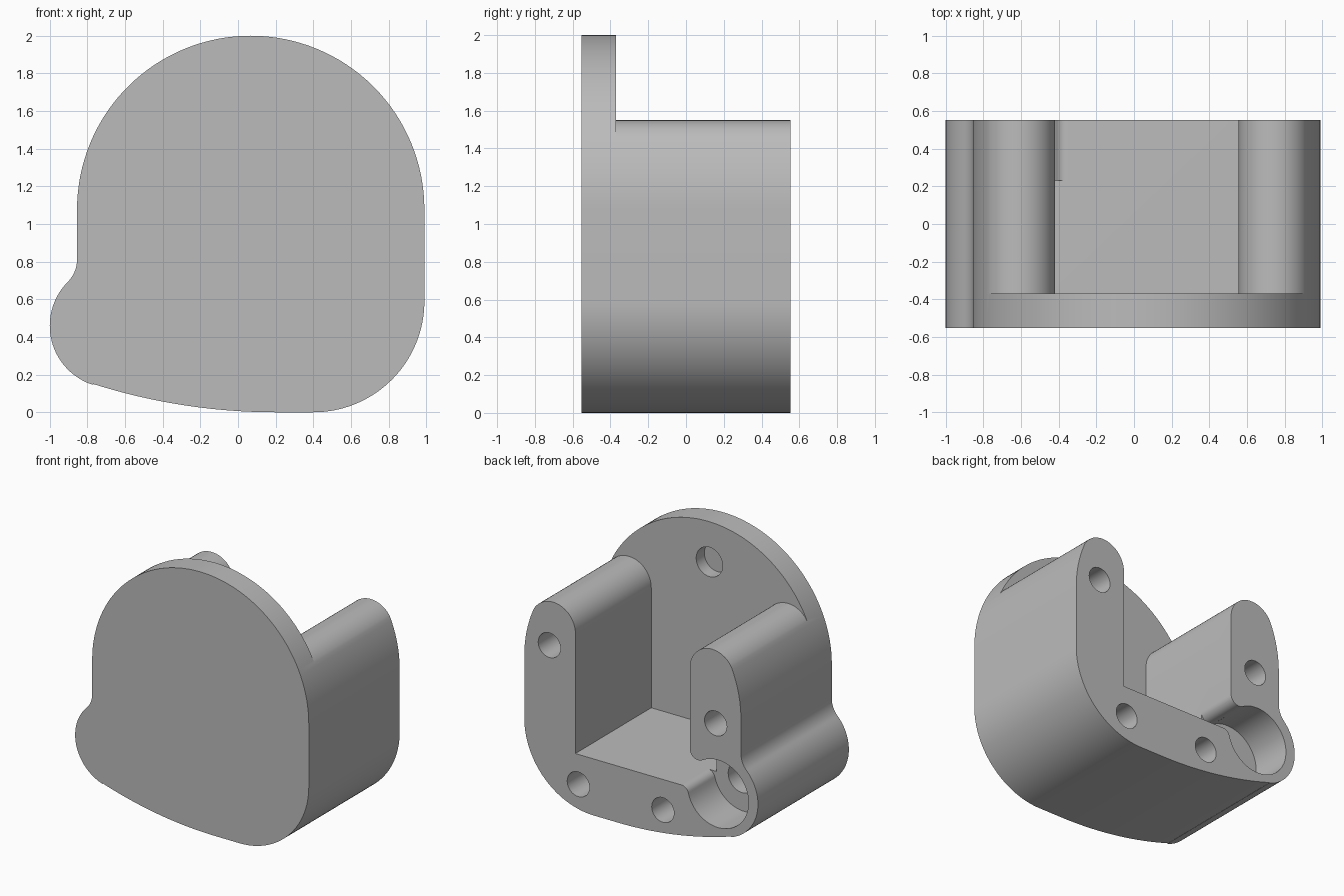
import bpy, bmesh
from math import sin, cos, radians, atan2, degrees

old = bpy.data.objects.get("Cube")
if old:
    bpy.data.objects.remove(old, do_unlink=True)

FRONT, PLATE_BACK, RECESS, BACK = -0.553, -0.37, 0.23, 0.553
OUT = 0.8                       # cutters run past the rear face
MID, TOP_Z, TOP_R = 0.0675, 1.0775, 0.9225

grey = bpy.data.materials.new("light_grey")
grey.use_nodes = True
grey.diffuse_color = (0.5, 0.5, 0.5, 1)
grey.node_tree.nodes["Principled BSDF"].inputs["Base Color"].default_value = (0.5, 0.5, 0.5, 1)


def arc(x, z, r, start, end, n=24):
    """Points on an arc in the XZ plane, angles in degrees."""
    return [(x + r * cos(radians(start + (end - start) * i / n)),
             z + r * sin(radians(start + (end - start) * i / n))) for i in range(n + 1)]


def prism(name, points, y0, y1):
    """Extrude an XZ profile from y0 to y1."""
    bm = bmesh.new()
    face = bm.faces.new([bm.verts.new((x, y0, z)) for x, z in points])
    res = bmesh.ops.extrude_face_region(bm, geom=[face])
    verts = [v for v in res["geom"] if isinstance(v, bmesh.types.BMVert)]
    bmesh.ops.translate(bm, verts=verts, vec=(0, y1 - y0, 0))
    bmesh.ops.recalc_face_normals(bm, faces=bm.faces)
    mesh = bpy.data.meshes.new(name)
    bm.to_mesh(mesh)
    bm.free()
    mesh.materials.append(grey)
    obj = bpy.data.objects.new(name, mesh)
    bpy.context.collection.objects.link(obj)
    return obj


def cut(target, name, points, y0, y1=OUT):
    """Remove an extruded profile from the target."""
    cutter = prism(name, points, y0, y1)
    cutter.hide_render = True
    mod = target.modifiers.new(name, "BOOLEAN")
    mod.operation, mod.solver, mod.object = "DIFFERENCE", "EXACT", cutter
    bpy.context.view_layer.objects.active = target
    bpy.ops.object.modifier_apply(modifier=name)
    bpy.data.objects.remove(cutter, do_unlink=True)


# Outer outline: domed top, side bulge, gently curved underside
outline = (arc(MID, TOP_Z, TOP_R, 0, 180, 64)
           + arc(-1.025, 0.812, 0.17, 0, -44.8, 12)
           + arc(-0.67, 0.46, 0.33, 135.2, 253, 32)
           + arc(0.2, 3.2, 3.2, 252.3, 270, 20)
           + arc(0.4, 0.59, 0.59, 270, 360, 32))
housing = prism("housing", outline, FRONT, BACK)

# Central pocket, leaving two round-topped posts
half = ([(0.555, 0.435)] + arc(0.745, 1.36, 0.19, 180, 22.5)
        + [(1.2, 1.55), (1.2, 2.3)])
pocket = half + [(2 * MID - x, z) for x, z in reversed(half)]
cut(housing, "pocket_cutter", pocket, PLATE_BACK)

# Round recess in the bulge, opening into the pocket with rounded lips
cx, cz, cr = -0.66, 0.45, 0.26
low, high = (-0.349, 0.375), (-0.49, 0.733)
a_low = degrees(atan2(low[1] - cz, low[0] - cx))
a_high = degrees(atan2(high[1] - cz, high[0] - cx))
recess = ([(low[0], 0.5)] + arc(*low, 0.06, 90, a_low + 180, 10)
          + arc(cx, cz, cr, a_low, a_high - 360, 48)
          + arc(*high, 0.07, a_high + 180, 360, 10) + [(-0.3, 0.733)])
cut(housing, "recess_cutter", recess, RECESS)

# Screw holes: x, z, radius, bottom
holes = [(0.777, 1.21, 0.095, 0.0), (0.53, 0.205, 0.095, 0.0),
         (-0.19, 0.2, 0.095, 0.0), (-0.64, 0.987, 0.095, 0.0),
         (-0.64, 0.45, 0.12, 0.0), (0.06, 1.69, 0.113, -0.47)]
for i, (x, z, r, bottom) in enumerate(holes):
    cut(housing, f"hole_cutter_{i}", arc(x, z, r, 0, 348.75, 31), bottom)

# Smooth curves, crisp edges
bpy.ops.object.select_all(action="DESELECT")
housing.select_set(True)
bpy.context.view_layer.objects.active = housing
bpy.ops.object.shade_smooth_by_angle(angle=radians(30))
